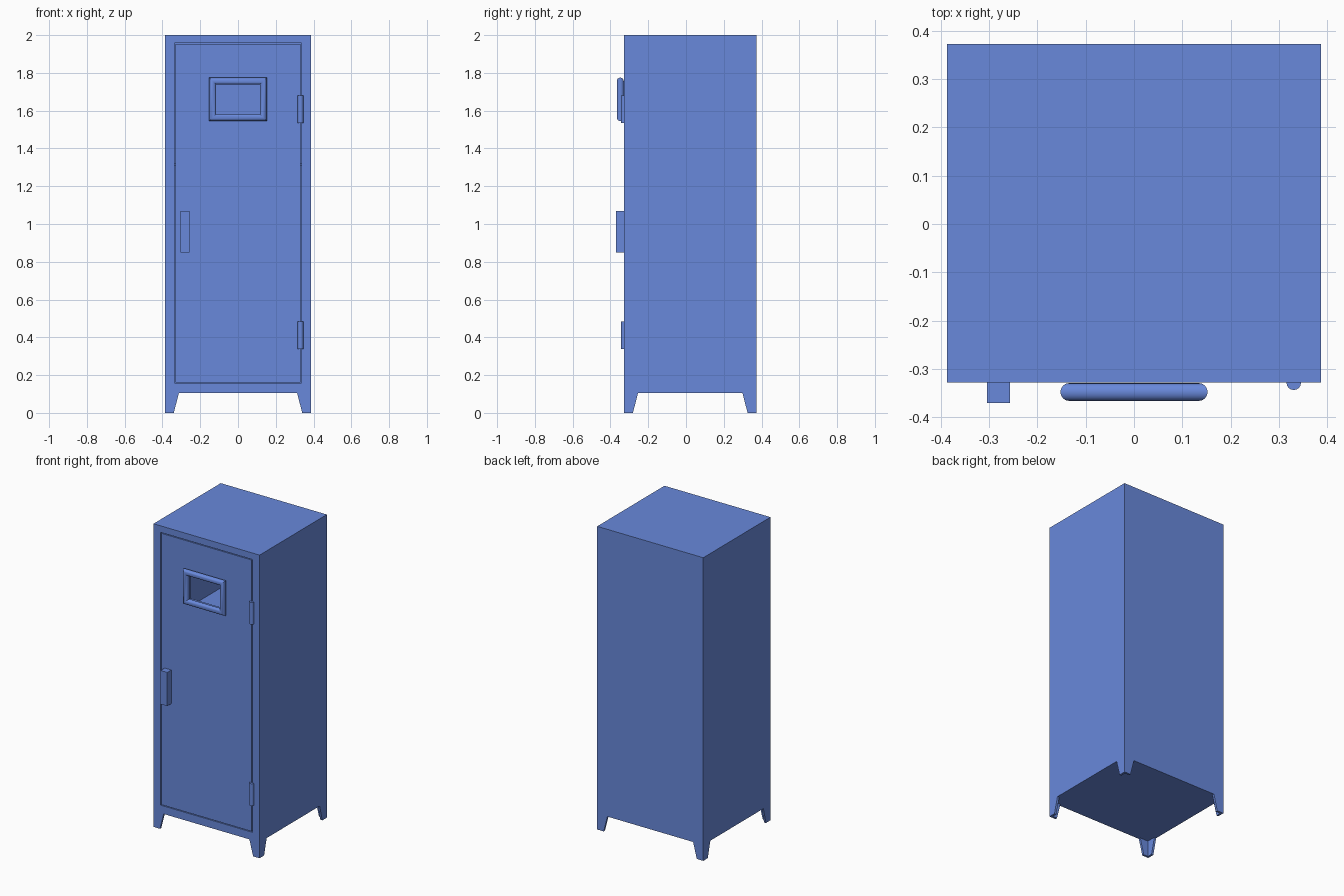
import bpy, bmesh, math
from mathutils import Vector, Matrix

if "Cube" in bpy.data.objects:
    bpy.data.objects.remove(bpy.data.objects["Cube"])

blue = bpy.data.materials.new("locker blue")
blue.diffuse_color = (0.14, 0.25, 0.71, 1)
blue.use_nodes = True
blue.node_tree.nodes["Principled BSDF"].inputs["Base Color"].default_value = blue.diffuse_color

W, YF, YB, H, T = 0.387, -0.328, 0.373, 2.0, 0.014   # half width, front, back, height, sheet
LEG = 0.105


def add(name, mesh):
    ob = bpy.data.objects.new(name, mesh)
    mesh.materials.clear()
    mesh.materials.append(blue)
    bpy.context.collection.objects.link(ob)
    return ob


def box(name, x0, x1, y0, y1, z0, z1):
    bm = bmesh.new()
    bmesh.ops.create_cube(bm, size=1)
    for v in bm.verts:
        v.co = Vector((x0 if v.co.x < 0 else x1, y0 if v.co.y < 0 else y1,
                       z0 if v.co.z < 0 else z1))
    me = bpy.data.meshes.new(name)
    bm.to_mesh(me)
    bm.free()
    return add(name, me)


def rect(a0, a1, b0, b1):
    return [(a0, b0), (a1, b0), (a1, b1), (a0, b1)]


def panel(name, loops, thick, side, offset):
    """Flat sheet with holes; side=False lies in xz, side=True lies in yz."""
    cu = bpy.data.curves.new(name, 'CURVE')
    cu.dimensions, cu.fill_mode, cu.extrude = '2D', 'BOTH', thick / 2
    for pts in loops:
        sp = cu.splines.new('POLY')
        sp.points.add(len(pts) - 1)
        for p, (a, b) in zip(sp.points, pts):
            p.co = (a, b, 0, 1)
        sp.use_cyclic_u = True
    tmp = bpy.data.objects.new("tmp", cu)
    bpy.context.collection.objects.link(tmp)
    bpy.context.view_layer.update()
    me = bpy.data.meshes.new_from_object(tmp.evaluated_get(bpy.context.evaluated_depsgraph_get()))
    bpy.data.objects.remove(tmp)
    if side:
        m = Matrix.Translation((offset, 0, 0)) @ Matrix.Rotation(math.pi / 2, 4, 'Z')
    else:
        m = Matrix.Translation((0, offset, 0))
    me.transform(m @ Matrix.Rotation(math.pi / 2, 4, 'X'))
    bm = bmesh.new()
    bm.from_mesh(me)
    bmesh.ops.remove_doubles(bm, verts=bm.verts, dist=1e-5)
    bmesh.ops.recalc_face_normals(bm, faces=bm.faces)
    bm.to_mesh(me)
    bm.free()
    for p in me.polygons:
        p.use_smooth = False
    return add(name, me)


def footed(a0, a1, inset=0.0):
    """Wall outline with a tapered foot at each end."""
    f, g = 0.047 - inset, 0.074 - inset
    return [(a0, 0), (a0 + f, 0), (a0 + g, LEG), (a1 - g, LEG),
            (a1 - f, 0), (a1, 0), (a1, H - T), (a0, H - T)]


# Cabinet walls, feet included
panel("front_frame", [footed(-W, W), rect(-0.335, 0.335, 0.157, 1.957)], T, False, YF + T / 2)
panel("back_wall", [footed(-W, W)], T, False, YB - T / 2)
for s, n in ((-1, "left_wall"), (1, "right_wall")):
    panel(n, [footed(YF + T, YB - T, T)], T, True, s * (W - T / 2))
box("top_panel", -W, W, YF, YB, H - T, H)
box("floor_panel", -W + T, W - T, YF + T, YB - T, LEG, LEG + T)
box("shelf", -W + T, W - T, YF + 0.03, YB - T, 1.306, 1.32)

# Door with window opening
panel("door", [rect(-0.33, 0.33, 0.162, 1.952), rect(-0.125, 0.125, 1.572, 1.748)],
      T, False, YF + T / 2)

# Rounded window frame: circular section mitred around a rectangle
N, R = 16, 0.0185
bm = bmesh.new()
rings = []
for sx, sz in ((-1, -1), (1, -1), (1, 1), (-1, 1)):
    ring = []
    for i in range(N):
        a = 2 * math.pi * i / N
        c = R * math.cos(a)
        ring.append(bm.verts.new((sx * (0.134 + c), -0.348 + R * math.sin(a),
                                  1.66 + sz * (0.0965 + c))))
    rings.append(ring)
for k in range(4):
    p, q = rings[k], rings[(k + 1) % 4]
    for i in range(N):
        j = (i + 1) % N
        bm.faces.new((p[i], p[j], q[j], q[i]))
bmesh.ops.recalc_face_normals(bm, faces=bm.faces)
me = bpy.data.meshes.new("window_frame")
bm.to_mesh(me)
bm.free()
smooth = [add("window_frame", me)]

# Handle
box("handle", -0.305, -0.257, -0.371, YF + 0.002, 0.848, 1.07)

# Hinge barrels
for n, z in (("lower_hinge", 0.411), ("upper_hinge", 1.607)):
    bm = bmesh.new()
    bmesh.ops.create_cone(bm, cap_ends=True, segments=16, radius1=0.015, radius2=0.015, depth=0.145)
    bmesh.ops.translate(bm, verts=bm.verts, vec=(0.331, -0.329, z))
    me = bpy.data.meshes.new(n)
    bm.to_mesh(me)
    bm.free()
    smooth.append(add(n, me))

# Smooth the rounded parts
for ob in smooth:
    bpy.ops.object.select_all(action='DESELECT')
    ob.select_set(True)
    bpy.context.view_layer.objects.active = ob
    bpy.ops.object.shade_smooth_by_angle(angle=math.radians(35))
